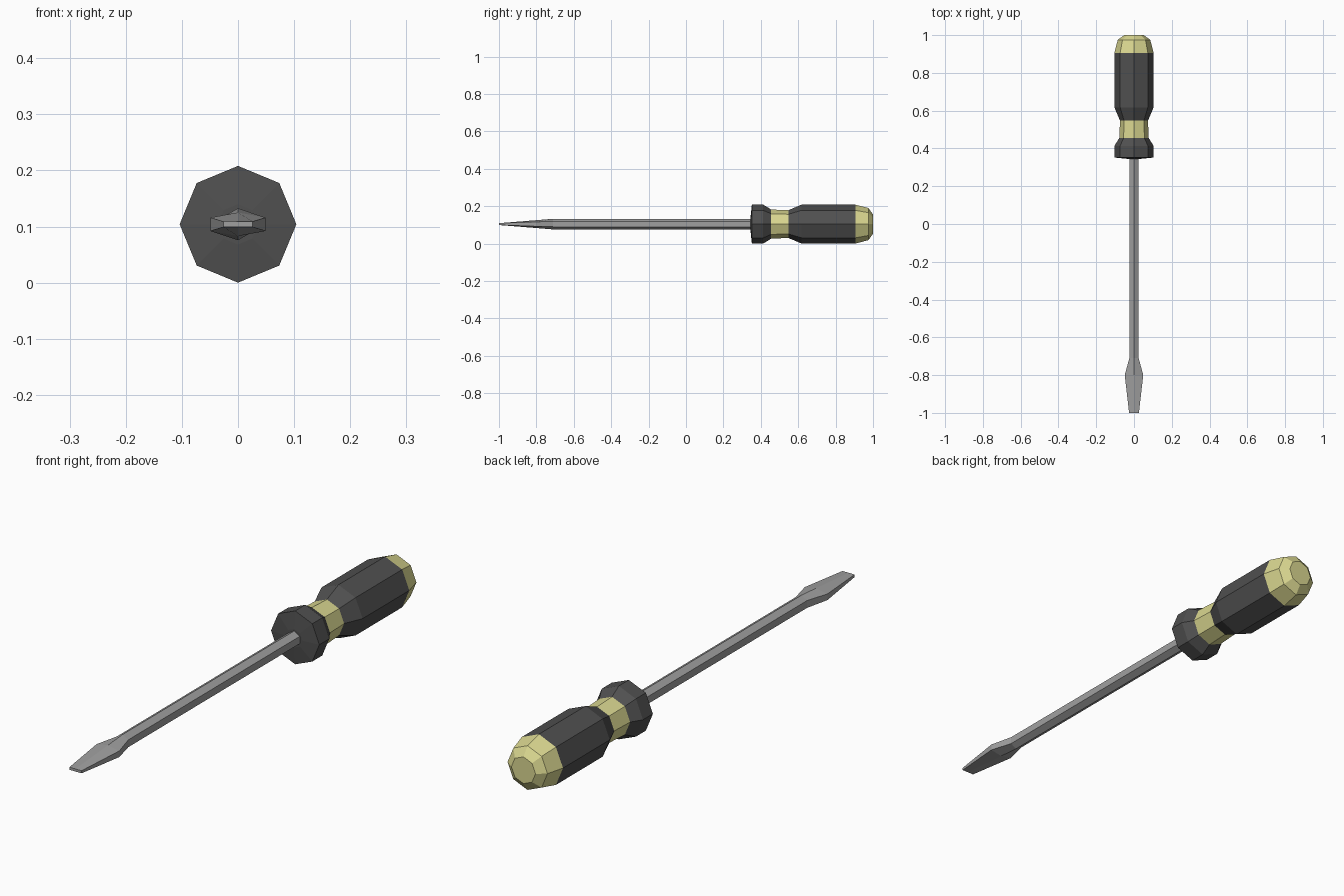
import bpy, bmesh, math

if "Cube" in bpy.data.objects:
    bpy.data.objects.remove(bpy.data.objects["Cube"])

CZ = 0.104  # height of the tool's axis


def material(name, rgb):
    m = bpy.data.materials.new(name)
    m.diffuse_color = (*rgb, 1)
    m.use_nodes = True
    m.node_tree.nodes["Principled BSDF"].inputs["Base Color"].default_value = m.diffuse_color
    return m


def ring(y, r, sides):
    """Regular polygon around the y axis with a corner pointing up."""
    return [(r * math.sin(2 * math.pi * i / sides), y,
             CZ + r * math.cos(2 * math.pi * i / sides)) for i in range(sides)]


def blade_ring(y, w, edge, mid):
    """Flattened six-sided section: half width, half edge height, half mid height."""
    pts = [(0, mid), (w, edge), (w, -edge), (0, -mid), (-w, -edge), (-w, edge)]
    return [(x, y, CZ + z) for x, z in pts]


def loft(name, rings, mats, band_mats):
    bm = bmesh.new()
    loops = [[bm.verts.new(p) for p in r] for r in rings]
    n = len(loops[0])
    for a, b, k in zip(loops, loops[1:], band_mats):
        for i in range(n):
            j = (i + 1) % n
            bm.faces.new((a[i], a[j], b[j], b[i])).material_index = k
    bm.faces.new(loops[0]).material_index = band_mats[0]
    bm.faces.new(loops[-1]).material_index = band_mats[-1]
    bmesh.ops.recalc_face_normals(bm, faces=bm.faces)
    me = bpy.data.meshes.new(name)
    bm.to_mesh(me)
    bm.free()
    for m in mats:
        me.materials.append(m)
    ob = bpy.data.objects.new(name, me)
    bpy.context.collection.objects.link(ob)
    return ob


dark = material("dark_rubber", (0.08, 0.08, 0.08))
yellow = material("pale_yellow", (0.70, 0.68, 0.28))
steel = material("steel", (0.35, 0.35, 0.35))

# Octagonal handle: collar, yellow neck, grip, yellow end cap
profile = [(0.345, 0.036), (0.352, 0.104), (0.413, 0.104), (0.455, 0.078),
           (0.547, 0.074), (0.618, 0.104), (0.905, 0.104), (0.975, 0.086),
           (1.0, 0.052)]
loft("handle", [ring(y, r, 8) for y, r in profile], [dark, yellow],
     [0, 0, 0, 1, 0, 0, 1, 1])

# Hexagonal shaft flaring into a flat blade
loft("shaft_and_blade",
     [ring(0.36, 0.0285, 6), ring(-0.71, 0.0285, 6),
      blade_ring(-0.80, 0.049, 0.012, 0.021),
      blade_ring(-1.0, 0.026, 0.005, 0.005)],
     [steel], [0, 0, 0])
